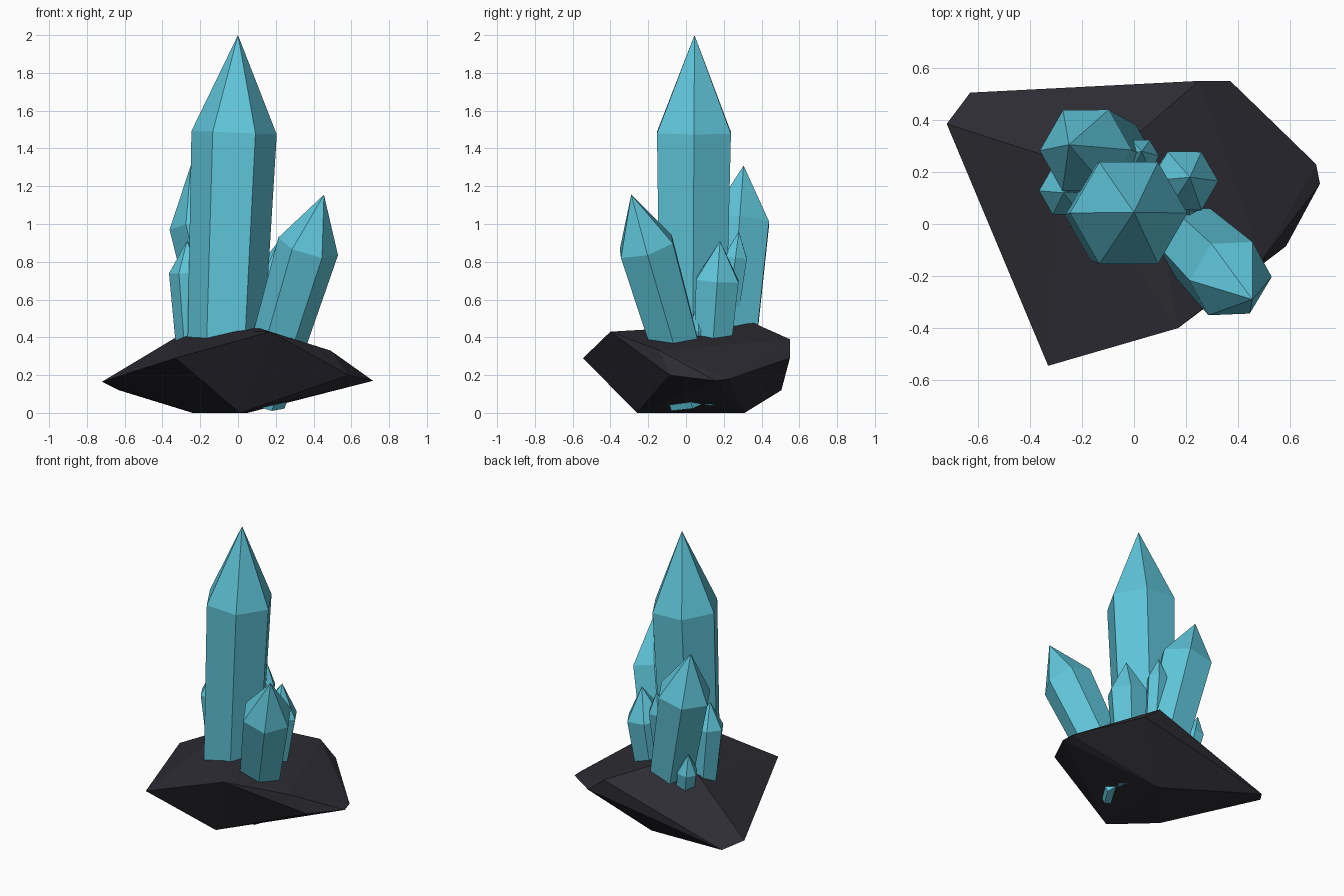
import bpy, bmesh
from math import cos, sin, tau
from mathutils import Vector

cube = bpy.data.objects.get("Cube")
if cube:
    bpy.data.objects.remove(cube, do_unlink=True)


def material(name, rgb):
    m = bpy.data.materials.new(name)
    m.use_nodes = True
    m.diffuse_color = (*rgb, 1)
    m.node_tree.nodes["Principled BSDF"].inputs["Base Color"].default_value = (*rgb, 1)
    return m


rock_mat = material("dark rock", (0.026, 0.025, 0.033))
crystal_mat = material("turquoise crystal", (0.115, 0.56, 0.70))


def finish(name, bm, mat):
    bmesh.ops.recalc_face_normals(bm, faces=bm.faces)
    mesh = bpy.data.meshes.new(name)
    bm.to_mesh(mesh)
    bm.free()
    mesh.materials.append(mat)
    bpy.context.collection.objects.link(bpy.data.objects.new(name, mesh))


def crystal(name, base, tip, shoulder, radius, taper=0.85):
    """Six-sided prism widening from base to shoulder, then a point."""
    base, tip = Vector(base), Vector(tip)
    axis = tip - base
    turn = Vector((0, 0, 1)).rotation_difference(axis)
    bm = bmesh.new()
    rings = []
    for along, r in ((0, radius * taper), (shoulder, radius)):
        rings.append([bm.verts.new(base + axis * along + turn @ Vector(
            (r * cos(tau * i / 6), r * sin(tau * i / 6), 0))) for i in range(6)])
    low, high = rings
    apex = bm.verts.new(tip)
    bm.faces.new(low)
    for i in range(6):
        j = (i + 1) % 6
        bm.faces.new((low[i], low[j], high[j], high[i]))
        bm.faces.new((high[i], high[j], apex))
    finish(name, bm, crystal_mat)


# Faceted rock: convex hull of its corners
corners = [
    (-0.33, -0.545, 0.29), (-0.72, 0.385, 0.165), (-0.63, 0.505, 0.12),
    (0.25, 0.55, 0.39), (0.37, 0.55, 0.29), (0.70, 0.23, 0.18),
    (0.715, 0.155, 0.17), (0.585, -0.085, 0.20), (0.49, -0.14, 0.33),
    (0.17, -0.40, 0.43), (0.03, 0.36, 0.475), (-0.27, 0.24, 0.435),
    (0.01, -0.26, 0), (-0.24, -0.03, 0), (0.05, 0.31, 0),
]
bm = bmesh.new()
for c in corners:
    bm.verts.new(c)
bmesh.ops.convex_hull(bm, input=bm.verts)
finish("rock_base", bm, rock_mat)

# Crystal cluster
crystal("tall_crystal", (-0.075, 0.035, 0.12), (0, 0.045, 2.0), 0.725, 0.226, 0.87)
crystal("leaning_crystal", (0.12, 0.03, 0.06), (0.455, -0.29, 1.155), 0.75, 0.165, 0.8)
crystal("back_crystal", (0.0, 0.22, 0.12), (-0.25, 0.305, 1.31), 0.745, 0.18, 0.8)
crystal("right_crystal", (0.13, 0.12, 0.05), (0.215, 0.18, 0.91), 0.76, 0.13, 0.75)
crystal("left_crystal", (-0.22, 0.16, 0.04), (-0.27, 0.12, 0.91), 0.81, 0.105, 0.75)
crystal("back_sliver", (0.01, 0.18, 0.2), (0.03, 0.28, 0.96), 0.82, 0.07, 0.8)
crystal("right_sliver", (0.14, 0.08, 0.15), (0.21, 0.06, 0.57), 0.7, 0.065, 0.8)
crystal("left_sliver", (-0.17, 0.27, 0.15), (-0.25, 0.33, 0.62), 0.72, 0.07, 0.8)
